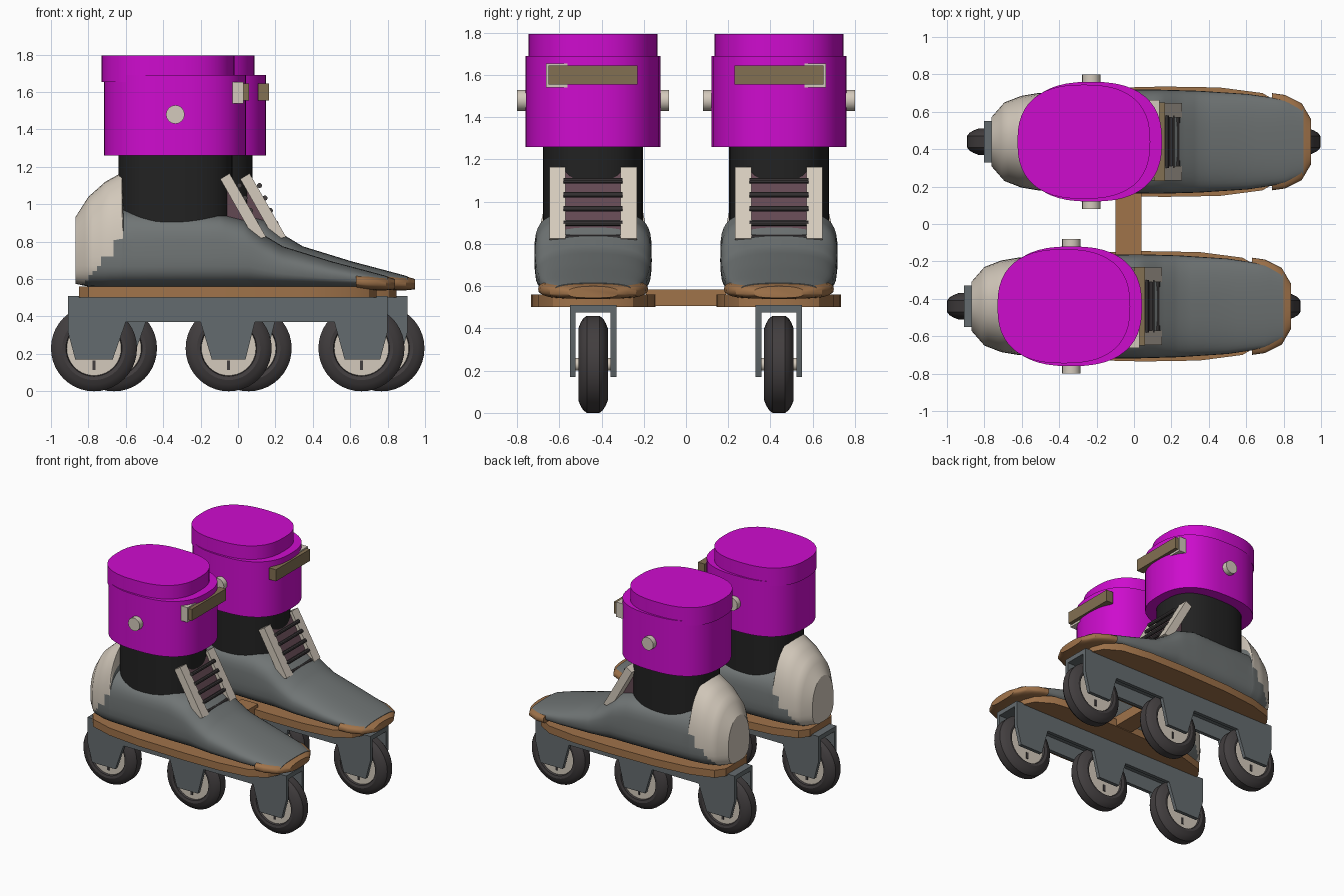
import bpy, bmesh, math

if "Cube" in bpy.data.objects:
    bpy.data.objects.remove(bpy.data.objects["Cube"])

def mat(name, rgb):
    m = bpy.data.materials.new(name)
    lin = [(c / 255 / 12.92) if c < 11 else ((c / 255 + 0.055) / 1.055) ** 2.4 for c in rgb]
    m.diffuse_color = (*lin, 1)
    m.use_nodes = True
    m.node_tree.nodes["Principled BSDF"].inputs["Base Color"].default_value = m.diffuse_color
    return m

GREY = mat("shell grey", (112, 117, 117))
FRAME = mat("frame grey", (100, 107, 110))
MAGENTA = mat("magenta", (206, 12, 206))
BROWN = mat("sole brown", (160, 115, 74))
CREAM = mat("cream", (212, 202, 188))
BLACK = mat("liner black", (34, 34, 34))
TYRE = mat("tyre dark", (66, 62, 63))
TONGUE = mat("tongue plum", (98, 72, 82))
STRAP = mat("strap olive", (130, 112, 82))

OX, OY, SIDE, PREFIX = 0, 0, 1, ""   # placement of the skate being built

def loft(name, rings, mats, closed=False, rule=None):
    """Skin a list of point rings; cap the ends, or join last to first."""
    bm = bmesh.new()
    rows = [[bm.verts.new((x + OX, y * SIDE + OY, z)) for x, y, z in r] for r in rings]
    n = len(rows[0])
    pairs = list(zip(rows, rows[1:])) + ([(rows[-1], rows[0])] if closed else [])
    for a, b in pairs:
        for i in range(n):
            j = (i + 1) % n
            bm.faces.new((a[i], a[j], b[j], b[i]))
    if not closed:
        bm.faces.new(rows[0])
        bm.faces.new(rows[-1])
    bmesh.ops.recalc_face_normals(bm, faces=bm.faces)
    if rule:
        for f in bm.faces:
            c = f.calc_center_median()
            f.material_index = rule(c.x - OX, c.z)
    me = bpy.data.meshes.new(PREFIX + name)
    bm.to_mesh(me)
    bm.free()
    for m in mats:
        me.materials.append(m)
    ob = bpy.data.objects.new(PREFIX + name, me)
    bpy.context.collection.objects.link(ob)
    bpy.ops.object.select_all(action='DESELECT')
    ob.select_set(True)
    bpy.context.view_layer.objects.active = ob
    bpy.ops.object.shade_smooth_by_angle(angle=math.radians(32))
    return ob

def plate(name, xz, y0, y1, m):      # side profile extruded along y
    return loft(name, [[(x, y, z) for x, z in xz] for y in (y0, y1)], [m])

def slab(name, xy, z0, z1, m):       # plan outline extruded along z
    return loft(name, [[(x, y, z) for x, y in xy] for z in (z0, z1)], [m])

def box(name, x0, x1, y0, y1, z0, z1, m):
    return slab(name, [(x0, y0), (x1, y0), (x1, y1), (x0, y1)], z0, z1, m)

def spin(name, x, z, profile, m, n=32, closed=False):   # (y, r) profile around y
    rings = [[(x + r * math.cos(2 * math.pi * i / n), y, z + r * math.sin(2 * math.pi * i / n))
              for i in range(n)] for y, r in profile]
    return loft(name, rings, [m], closed)

def unit(t, e):                      # point on a unit superellipse
    c, s = math.cos(t), math.sin(t)
    return math.copysign(abs(c) ** (2 / e), c), math.copysign(abs(s) ** (2 / e), s)

def oval(cx, rx, ry, e, n=48):
    return [(cx + rx * u, ry * v) for u, v in (unit(2 * math.pi * i / n, e) for i in range(n))]

def section(x, hw, zb, zt, e, n=40):  # boot cross-section, squarer underneath
    zc = min(0.72, zb + 0.48 * (zt - zb))
    pts = []
    for i in range(n):
        t = 2 * math.pi * i / n
        u, v = unit(t, e if t < math.pi else 3.2)
        pts.append((x, hw * u, zc + v * ((zt - zc) if v > 0 else (zc - zb))))
    return pts

def refine(st, k):                   # linear in-between stations
    out = [tuple(a + (b - a) * i / k for a, b in zip(p, q)) for p, q in zip(st, st[1:]) for i in range(k)]
    return out + [st[-1]]

# x, half width, bottom, top, roundness
BOOT = [(-.87, .13, .575, .93, 2.1), (-.80, .21, .56, 1.04, 2.2), (-.71, .245, .555, 1.12, 2.3),
        (-.62, .26, .555, 1.17, 2.4), (-.612, .26, .555, .98, 3.2), (-.40, .27, .555, .95, 4),
        (-.10, .278, .555, .95, 4), (.03, .278, .555, .92, 3.2), (.14, .275, .555, .835, 2.8),
        (.24, .272, .555, .775, 2.5), (.50, .255, .555, .695, 2.4), (.70, .225, .555, .642, 2.4),
        (.80, .18, .56, .615, 2.4)]
TOE = [(.63, .26, .545, .632, 3), (.70, .25, .54, .626, 3), (.79, .205, .54, .615, 2.6),
       (.84, .12, .545, .60, 2.2)]
SOLE = [(-.85, .13), (-.80, .20), (-.62, .255), (-.35, .285), (.05, .295), (.35, .29),
        (.58, .26), (.70, .19), (.74, .11)]
RAIL = [(-.91, .51), (-.91, .32), (-.87, .17), (-.67, .17), (-.60, .37), (-.20, .37), (-.14, .17),
        (.04, .17), (.09, .37), (.515, .37), (.57, .17), (.76, .17), (.80, .32), (.80, .51)]

def heel_rule(x, z):
    return 1 if x < -.615 and z > .57 + (x + .83) * 1.15 else 0

def skate():
    # wheels
    for k, wx in enumerate((-.77, -.05, .66)):
        half = [(.05, .145), (.066, .15), (.07, .17), (.06, .195), (.047, .217), (.03, .23)]
        tyre = half + [(-y, r) for y, r in reversed(half)]
        spin(f"tyre_{k}", wx, .23, tyre, TYRE, 40, closed=True)
        spin(f"wheel_hub_{k}", wx, .23, [(-.052, .148), (.052, .148)], CREAM, 40)
        spin(f"axle_{k}", wx, .23, [(-.085, .03), (.085, .03)], CREAM, 16)
        for s in (-1, 1):
            y0, y1 = sorted((s * .05, s * .058))
            box(f"valve_{k}", wx - .008, wx + .008, y0, y1, .115, .165, TYRE)
    # frame
    for s in (-1, 1):
        y0, y1 = sorted((s * .083, s * .11))
        plate("frame_rail", RAIL, y0, y1, FRAME)
    box("frame_top", -.91, .80, -.09, .09, .475, .51, FRAME)
    # sole, boot and toe rim
    slab("sole", SOLE + [(x, -y) for x, y in reversed(SOLE)], .502, .56, BROWN)
    loft("boot", [section(*s) for s in refine(BOOT, 4)], [GREY, CREAM], rule=heel_rule)
    loft("toe_rim", [section(*s) for s in refine(TOE, 2)], [BROWN])
    # liner and cuff
    slab("liner", oval(-.335, .305, .237, 2.6), .80, 1.28, BLACK)
    slab("cuff", oval(-.337, .38, .32, 2.5), 1.26, 1.69, MAGENTA)
    slab("cuff_top", oval(-.375, .355, .305, 2.5), 1.655, 1.795, MAGENTA)
    spin("cuff_rivet", -.335, 1.48, [(-.36, .05), (.36, .05)], CREAM, 16)
    # tongue, eyelet strips and laces
    plate("tongue", [(-.20, 1.165), (-.07, 1.165), (.115, .82), (0, .82)], -.135, .135, TONGUE)
    for s in (-1, 1):
        y0, y1 = sorted((s * .13, s * .207))
        plate("eyelet_strip", [(-.095, 1.135), (-.045, 1.165), (.15, .825), (.09, .81)], y0, y1, CREAM)
    for k in range(5):
        spin(f"lace_{k}", .008 + .029 * k, 1.10 - .067 * k, [(-.14, .014), (.14, .014)], TYRE, 10)
    # buckle: strap and three-sided bracket on the outer side
    box("buckle_strap", .0, .058, -.21, .21, 1.555, 1.645, STRAP)
    box("buckle_bracket", -.03, .03, -.222, -.21, 1.54, 1.655, CREAM)
    box("buckle_lip_low", -.03, .03, -.222, -.12, 1.54, 1.555, CREAM)
    box("buckle_lip_high", -.03, .03, -.222, -.12, 1.645, 1.655, CREAM)

for PREFIX, OX, OY, SIDE in (("near_", 0, -.44, 1), ("far_", .107, .44, -1)):
    skate()

# bar joining the two skates
PREFIX, OX, OY, SIDE = "", 0, 0, 1
box("joining_bar", -.10, .04, -.19, .19, .507, .585, BROWN)
